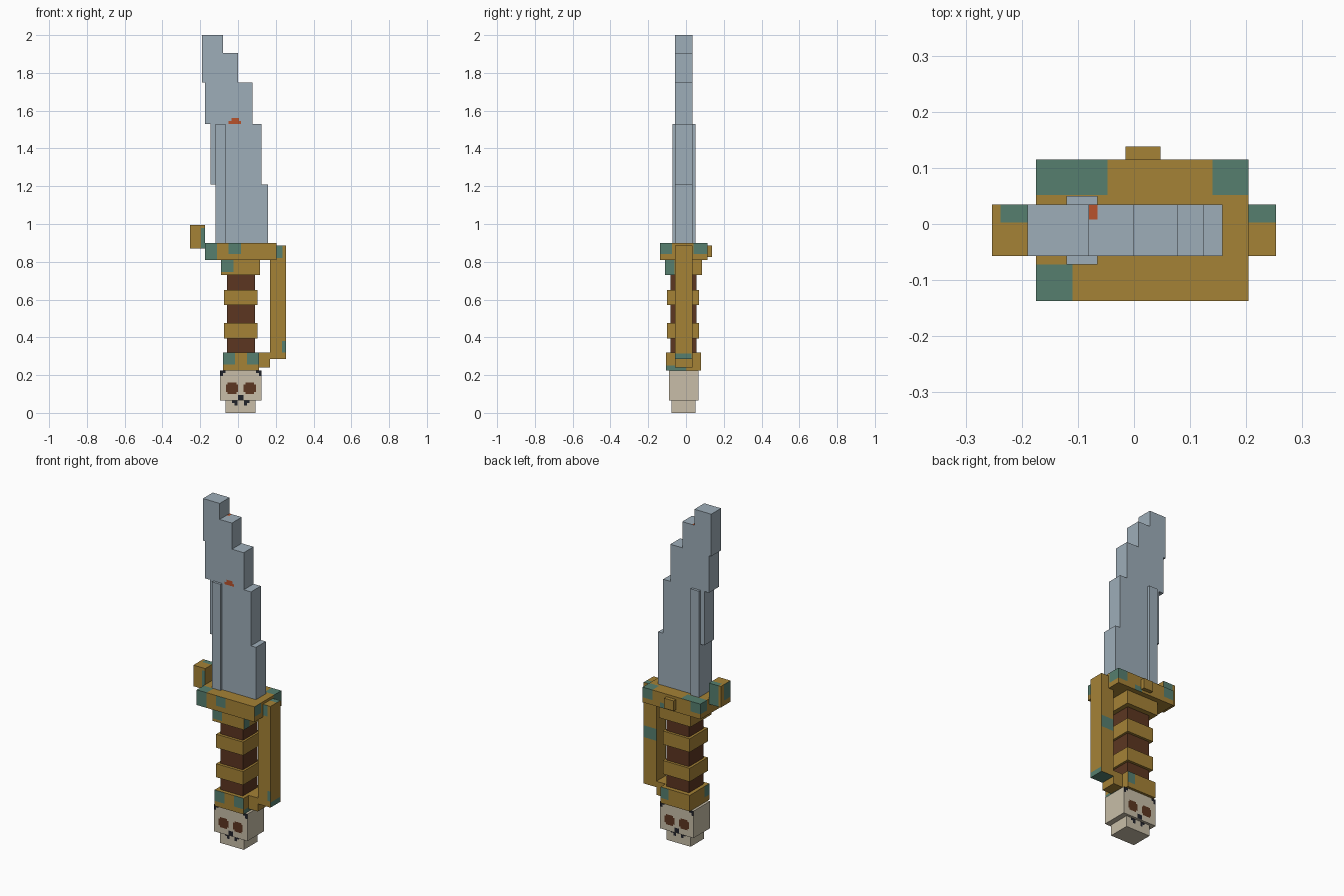
import bpy, bmesh
from mathutils import Vector

cube = bpy.data.objects.get("Cube")
if cube:
    bpy.data.objects.remove(cube)


def material(name, code):
    """Flat material from a display hex colour, stored as linear values."""
    rgb = [int(code[i:i + 2], 16) / 255 for i in (0, 2, 4)]
    lin = [c / 12.92 if c < 0.04 else ((c + 0.055) / 1.055) ** 2.4 for c in rgb]
    m = bpy.data.materials.new(name)
    m.use_nodes = True
    m.diffuse_color = (*lin, 1)
    bsdf = next(n for n in m.node_tree.nodes if n.type == 'BSDF_PRINCIPLED')
    bsdf.inputs["Base Color"].default_value = (*lin, 1)
    return m


STEEL = material("steel", "9EAEB9")
GOLD = material("aged gold", "A58236")
GREEN = material("verdigris", "567F6F")
LEATHER = material("brown leather", "5C3621")
BONE = material("bone", "C8BEA8")
BLACK = material("black", "20222A")
RUST = material("rust", "B8522B")


def paint(bm, mats, side, u0, u1, v0, v1, mat):
    """Cut a rectangle into the faces on one side and colour it.
    u and v are the two remaining axes in x, y, z order."""
    axis = "xyz".index(side[1])
    normal = Vector((0, 0, 0))
    normal[axis] = 1 if side[0] == "+" else -1
    others = [a for a in range(3) if a != axis]

    def facing():
        bm.normal_update()
        return [f for f in bm.faces if f.normal.dot(normal) > 0.9]

    for a, values in zip(others, ((u0, u1), (v0, v1))):
        for value in values:
            co, no = Vector((0, 0, 0)), Vector((0, 0, 0))
            co[a], no[a] = value, 1
            faces = facing()
            edges = {e for f in faces for e in f.edges}
            verts = {v for f in faces for v in f.verts}
            bmesh.ops.bisect_plane(bm, geom=[*verts, *edges, *faces],
                                   dist=0.0005, plane_co=co, plane_no=no)
    if mat not in mats:
        mats.append(mat)
    for f in facing():
        c = f.calc_center_median()
        if u0 < c[others[0]] < u1 and v0 < c[others[1]] < v1:
            f.material_index = mats.index(mat)


def solid(name, outline, y0, y1, mat, patches=()):
    """Extrude an x-z outline from y0 to y1."""
    bm = bmesh.new()
    face = bm.faces.new([bm.verts.new((x, y0, z)) for x, z in outline])
    new = bmesh.ops.extrude_face_region(bm, geom=[face])["geom"]
    bmesh.ops.translate(bm, vec=(0, y1 - y0, 0),
                        verts=[g for g in new if isinstance(g, bmesh.types.BMVert)])
    bmesh.ops.recalc_face_normals(bm, faces=bm.faces)
    mats = [mat]
    for p in patches:
        paint(bm, mats, *p)
    me = bpy.data.meshes.new(name)
    bm.to_mesh(me)
    bm.free()
    for m in mats:
        me.materials.append(m)
    ob = bpy.data.objects.new(name, me)
    bpy.context.collection.objects.link(ob)
    return ob


def box(name, x0, x1, y0, y1, z0, z1, mat, patches=()):
    return solid(name, [(x0, z0), (x1, z0), (x1, z1), (x0, z1)], y0, y1, mat, patches)


# Stepped blade and its raised fuller
blade = [(-.12, .9), (.158, .9), (.158, 1.21), (.125, 1.21), (.125, 1.53),
         (.078, 1.53), (.078, 1.75), (0, 1.75), (0, 1.905), (-.08, 1.905),
         (-.08, 2), (-.19, 2), (-.19, 1.75), (-.175, 1.75), (-.175, 1.53),
         (-.145, 1.53), (-.145, 1.21), (-.12, 1.21)]
solid("blade", blade, -.057, .035, STEEL, [
    ("-y", -.05, .015, 1.53, 1.545, RUST),
    ("-y", -.035, .005, 1.545, 1.56, RUST),
    ("+z", -.08, -.065, .008, .035, RUST)])
box("fuller", -.12, -.065, -.072, .05, .9, 1.53, STEEL)

# Cross guard
box("guard", -.175, .204, -.137, .115, .81, .9, GOLD, [
    ("-y", -.175, -.11, .81, .9, GREEN),
    ("-y", -.05, .015, .84, .9, GREEN),
    ("+z", -.175, -.11, -.137, -.072, GREEN),
    ("+z", -.175, -.047, .052, .115, GREEN),
    ("+z", .14, .204, .052, .115, GREEN),
    ("+x", -.137, -.075, .84, .9, GREEN),
    ("+x", .04, .115, .84, .9, GREEN),
    ("-x", -.137, -.075, .81, .9, GREEN),
    ("-x", .052, .115, .84, .9, GREEN),
    ("+y", .14, .204, .84, .9, GREEN),
    ("+y", .04, .09, .81, .84, GREEN),
    ("+y", -.175, -.11, .84, .9, GREEN)])
box("guard_stud", -.015, .047, .115, .138, .825, .885, GOLD)
box("guard_collar", -.09, .117, -.112, .085, .73, .81, GOLD, [
    ("-y", -.09, -.025, .745, .81, GREEN),
    ("+x", -.112, -.06, .73, .81, GREEN)])
box("guard_knob", -.253, -.175, -.057, .035, .87, .995, GOLD, [
    ("+z", -.238, -.175, .003, .035, GREEN),
    ("-y", -.197, -.175, .87, .98, GREEN),
    ("+y", -.238, -.175, .87, .995, GREEN),
    ("-x", -.057, .003, .9, .995, GREEN)])

# Hand guard
box("hand_guard", .17, .253, -.057, .035, .285, .885, GOLD, [
    ("+z", .17, .253, .003, .035, GREEN),
    ("-y", .204, .235, .82, .885, GREEN),
    ("-y", .232, .253, .32, .38, GREEN),
    ("+y", .17, .253, .56, .63, GREEN),
    ("+x", -.057, .03, .285, .315, GREEN),
    ("-z", .17, .253, -.057, .035, GREEN)])
box("hand_guard_foot", .105, .17, -.057, .035, .24, .32, GOLD)

# Grip with two rings
box("grip", -.058, .09, -.083, .055, .32, .73, LEATHER)
for part, z in (("lower", .395), ("upper", .57)):
    box(part + "_grip_ring", -.073, .103, -.1, .07, z, z + .08, GOLD)
box("pommel_collar", -.08, .11, -.105, .08, .225, .32, GOLD, [
    ("-y", -.08, -.015, .255, .32, GREEN),
    ("-y", .047, .11, .255, .32, GREEN),
    ("+y", .06, .11, .255, .32, GREEN),
    ("-x", -.105, -.06, .255, .32, GREEN),
    ("+x", -.105, 0, .225, .25, GREEN)])

# Skull pommel, with the same face on front and back
mid = .015
skull_marks, jaw_marks = [], []
for side in ("-y", "+y"):
    skull_marks.append((side, mid - .015, mid + .015, .068, .095, BLACK))
    for s in (-1, 1):
        def span(a, b):
            return sorted((mid + s * a, mid + s * b))
        skull_marks += [(side, *span(.015, .079), .11, .15, LEATHER),
                        (side, *span(.024, .07), .1, .16, LEATHER),
                        (side, *span(.08, .11), .21, .225, BLACK),
                        (side, *span(.095, .11), .195, .21, BLACK)]
        jaw_marks += [(side, *span(.017, .047), .052, .065, BLACK),
                      (side, *span(.017, .033), .038, .052, BLACK)]
box("skull", -.095, .125, -.09, .065, .065, .225, BONE, skull_marks)
box("jaw", -.065, .093, -.078, .05, 0, .065, BONE, jaw_marks)
